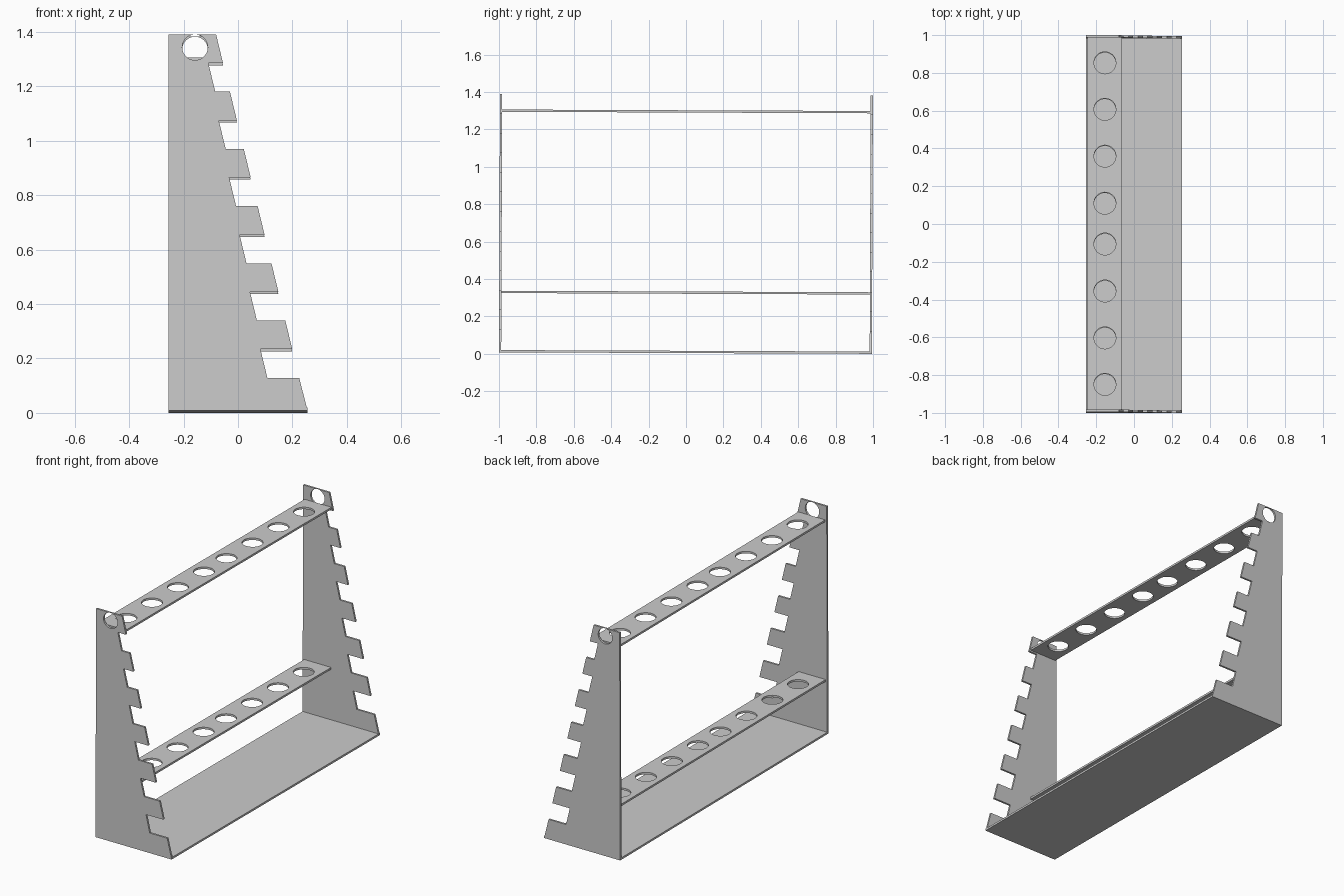
import bpy, bmesh, math
from mathutils import Matrix

if "Cube" in bpy.data.objects:
    bpy.data.objects.remove(bpy.data.objects["Cube"])

HALF = 0.997      # half length along y
T = 0.012         # board thickness
BACK = -0.255
# The whole rack leans very slightly about x
LEAN = Matrix.Translation((0, -0.003, 0.004)) @ Matrix.Rotation(-0.004, 4, 'X')


def circle(cx, cy, r, n=40):
    return [(cx + r * math.cos(2 * math.pi * i / n),
             cy + r * math.sin(2 * math.pi * i / n)) for i in range(n)]


def rect(x0, x1, y0, y1):
    return [(x0, y0), (x1, y0), (x1, y1), (x0, y1)]


def board(name, loops, placement):
    """Flat board from an outline plus hole loops, centred on its thickness."""
    cu = bpy.data.curves.new(name, 'CURVE')
    cu.dimensions = '2D'
    cu.fill_mode = 'BOTH'
    cu.extrude = T / 2
    for pts in loops:
        sp = cu.splines.new('POLY')
        sp.points.add(len(pts) - 1)
        for p, (x, y) in zip(sp.points, pts):
            p.co = (x, y, 0, 1)
        sp.use_cyclic_u = True
    ob = bpy.data.objects.new(name, cu)
    bpy.context.collection.objects.link(ob)
    bpy.ops.object.select_all(action='DESELECT')
    bpy.context.view_layer.objects.active = ob
    ob.select_set(True)
    bpy.ops.object.convert(target='MESH')
    ob = bpy.context.object
    ob.name = name
    bm = bmesh.new()
    bm.from_mesh(ob.data)
    bmesh.ops.remove_doubles(bm, verts=bm.verts, dist=0.0001)
    bmesh.ops.recalc_face_normals(bm, faces=bm.faces)
    bm.to_mesh(ob.data)
    bm.free()
    ob.matrix_world = LEAN @ placement
    bpy.ops.object.shade_smooth_by_angle(angle=math.radians(30))
    return ob


# Side panel outline: sloped front edge with seven teeth and shrinking notches
def slope(z):
    return 0.2555 - 0.242 * z


outline = [(BACK, T), (slope(T), T)]
for k in range(7):
    top = 0.127 + 0.2102 * k
    outline.append((slope(top), top - 0.006))
    if k < 6:
        depth = 0.117 - 0.0126 * k
        low = top + 0.105
        outline += [(slope(top) - depth, top - 0.006),
                    (slope(low) - depth, low - 0.006),
                    (slope(low), low - 0.006)]
outline.append((BACK, outline[-1][1]))

upright = Matrix.Rotation(math.pi / 2, 4, 'X')
for side, s in (("left", -1), ("right", 1)):
    board("side_panel_" + side, [outline, circle(-0.158, 1.335, 0.047)],
          Matrix.Translation((0, s * (HALF - T / 2), 0)) @ upright)

# Base board
board("base_board", [rect(BACK, 0.255, -HALF, HALF)],
      Matrix.Translation((0, 0, T / 2)))

# Two shelves with eight round holes each
inner = HALF - T
holes = [circle(-0.154, s * y, 0.058)
         for s in (-1, 1) for y in (0.108, 0.357, 0.605, 0.851)]
for name, z in (("lower_shelf", 0.323), ("upper_shelf", 1.292)):
    board(name, [rect(-0.245, -0.064, -inner, inner)] + holes,
          Matrix.Translation((0, 0, z)))
